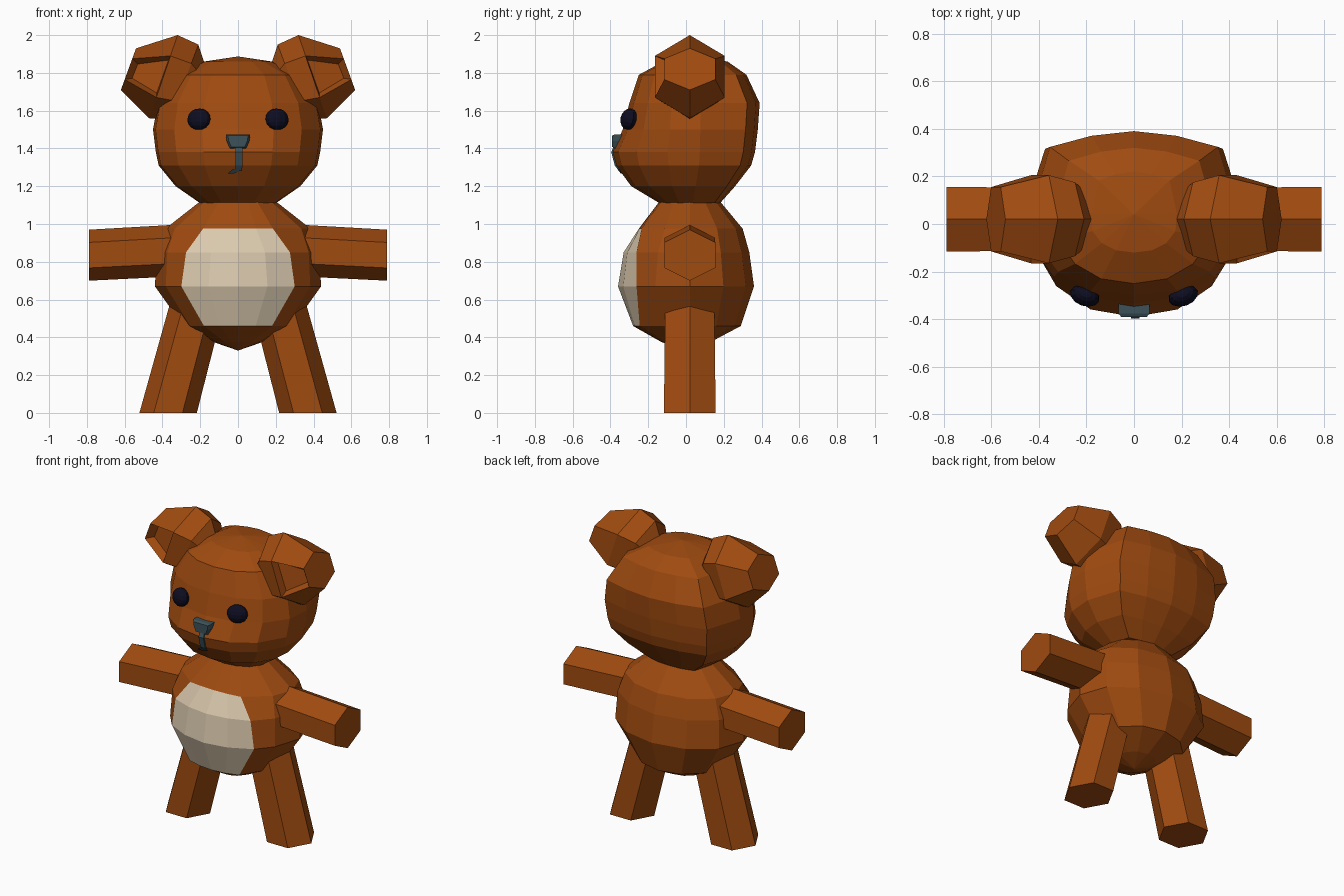
import bpy, bmesh, math
from mathutils import Vector

if "Cube" in bpy.data.objects:
    bpy.data.objects.remove(bpy.data.objects["Cube"])


def material(name, rgb):
    m = bpy.data.materials.new(name)
    m.diffuse_color = (*rgb, 1)
    m.use_nodes = True
    m.node_tree.nodes["Principled BSDF"].inputs["Base Color"].default_value = m.diffuse_color
    return m


brown = material("brown fur", (0.35, 0.07, 0.005))
cream = material("cream belly", (0.70, 0.58, 0.42))
navy = material("dark eye", (0.004, 0.004, 0.015))
slate = material("slate nose", (0.045, 0.085, 0.10))


def loft(name, rings, mats, rule=None, tips=(None, None), edit=None):
    """Skin closed rings of points; each end is a flat cap or a fan to a tip."""
    bm = bmesh.new()
    vs = [[bm.verts.new(p) for p in r] for r in rings]
    n = len(rings[0])
    grid = {}
    for b in range(len(rings) - 1):
        for s in range(n):
            t = (s + 1) % n
            f = bm.faces.new((vs[b][s], vs[b][t], vs[b + 1][t], vs[b + 1][s]))
            grid[b, s] = f
            if rule:
                f.material_index = rule(b, s)
    for ring, tip in zip((vs[0], vs[-1]), tips):
        if tip is None:
            bm.faces.new(ring)
        else:
            v = bm.verts.new(tip)
            for s in range(n):
                bm.faces.new((ring[s], ring[(s + 1) % n], v))
    bmesh.ops.recalc_face_normals(bm, faces=bm.faces)
    if edit:
        edit(bm, grid)
    me = bpy.data.meshes.new(name)
    bm.to_mesh(me)
    bm.free()
    for m in mats:
        me.materials.append(m)
    ob = bpy.data.objects.new(name, me)
    bpy.context.collection.objects.link(ob)
    return ob


def both_sides(half, z):
    """Close a half outline (front centre to back centre) by mirroring in x."""
    return [(x, y, z) for x, y in half] + [(-x, y, z) for x, y in half[-2:0:-1]]


# Head: rings of z, half width, front y, back y
head = []
for z, w, f, b in [(1.11, .20, -.14, .18), (1.20, .33, -.29, .26), (1.31, .42, -.37, .345),
                   (1.38, .435, -.39, .365), (1.50, .45, -.335, .38), (1.64, .425, -.30, .39),
                   (1.79, .33, -.25, .32), (1.86, .18, -.12, .22)]:
    head.append(both_sides([(0, f), (.42 * w, .92 * f), (.75 * w, .67 * f), (.97 * w, .25 * f),
                            (w, .2 * b), (.83 * w, .83 * b), (.42 * w, .95 * b), (0, b)], z))
loft("head", head, [brown], tips=(None, (0, .04, 1.887)))

# Body: rings of z, half width, front y, back y, belly edge x, belly edge y
body = []
for z, w, f, b, ex, ey in [(1.12, .20, -.14, .18, .10, -.125), (.975, .385, -.25, .30, .185, -.235),
                           (.85, .43, -.33, .335, .275, -.262), (.67, .44, -.36, .36, .30, -.262),
                           (.46, .29, -.28, .29, .18, -.245), (.375, .13, -.13, .13, .07, -.11)]:
    body.append(both_sides([(0, f), (.52 * ex, .72 * f + .28 * ey), (ex, ey), (.87 * w, .45 * f),
                            (w, .02), (.86 * w, .55 * b), (.5 * w, .88 * b), (0, b)], z))
loft("body", body, [brown, cream],
     rule=lambda b, s: int(1 <= b <= 3 and s in (0, 1, 12, 13)), tips=(None, (0, 0, .33)))


def hexagon(cx, cz, r_long, r_y, upright, sx):
    """Six-sided limb section, points up for arms or sideways for legs."""
    pts = []
    for k in range(6):
        a = k * math.pi / 3
        u, y = r_long * math.cos(a), .02 + r_y * math.sin(a) / math.sin(math.pi / 3)
        pts.append((sx * cx, y, cz + u) if upright else (sx * (cx + u), y, cz))
    return pts


def ear_ring(top, bottom, depth, sx):
    """Six-sided ear section between a top and bottom point in the xz plane."""
    t, b = Vector(top), Vector(bottom)
    pts = []
    for k, d in [(0, 0), (.25, -1), (.75, -1), (1, 0), (.75, 1), (.25, 1)]:
        p = t.lerp(b, k)
        pts.append((sx * p.x, .02 + d * depth, p.y))
    return pts


def dimple(bm, grid):
    bmesh.ops.inset_individual(bm, faces=[grid[2, 1]], thickness=.03, depth=-.05)


for side, sx in (("right", 1), ("left", -1)):
    loft(side + "_arm", [hexagon(.28, .862, .137, .133, True, sx),
                         hexagon(.788, .835, .135, .135, True, sx)], [brown])
    loft(side + "_leg", [hexagon(.37, 0, .152, .137, False, sx),
                         hexagon(.215, .58, .145, .130, False, sx)], [brown])
    # Ear with a hollow in its front
    loft(side + "_ear", [ear_ring((.18, 1.86), (.25, 1.58), .11, sx),
                         ear_ring((.21, 1.95), (.36, 1.55), .155, sx),
                         ear_ring((.32, 2.0), (.47, 1.56), .185, sx),
                         ear_ring((.54, 1.93), (.62, 1.71), .135, sx)], [brown], edit=dimple)
    # Eye
    bpy.ops.mesh.primitive_uv_sphere_add(segments=12, ring_count=8, radius=1,
                                         location=(sx * .207, -.302, 1.555),
                                         rotation=(math.radians(-12), 0, sx * math.radians(20)))
    eye = bpy.context.object
    eye.name = side + "_eye"
    eye.scale = (.065, .042, .057)
    eye.data.materials.append(navy)

# Nose: bevelled trapezoid
shape = [(-.065, 1.475), (.065, 1.475), (.06, 1.44), (.043, 1.40), (-.043, 1.40), (-.06, 1.44)]
loft("nose", [[(x, -.33, z) for x, z in shape], [(x, -.375, z) for x, z in shape],
              [(x * .82, -.391, 1.44 + (z - 1.44) * .8) for x, z in shape]], [slate])


# Mouth: thin strips following the muzzle
def strip(name, path):
    loft(name, [[(a, y, z), (b, y, z), (b, y + .009, z), (a, y + .009, z)]
                for a, b, y, z in path], [slate])


strip("mouth_line", [(-.012, .024, -.384, 1.41), (-.012, .024, -.396, 1.38),
                     (-.012, .024, -.377, 1.31), (-.012, .020, -.356, 1.28)])
strip("mouth_corner", [(-.03, .024, -.361, 1.288), (-.055, -.02, -.346, 1.268)])
